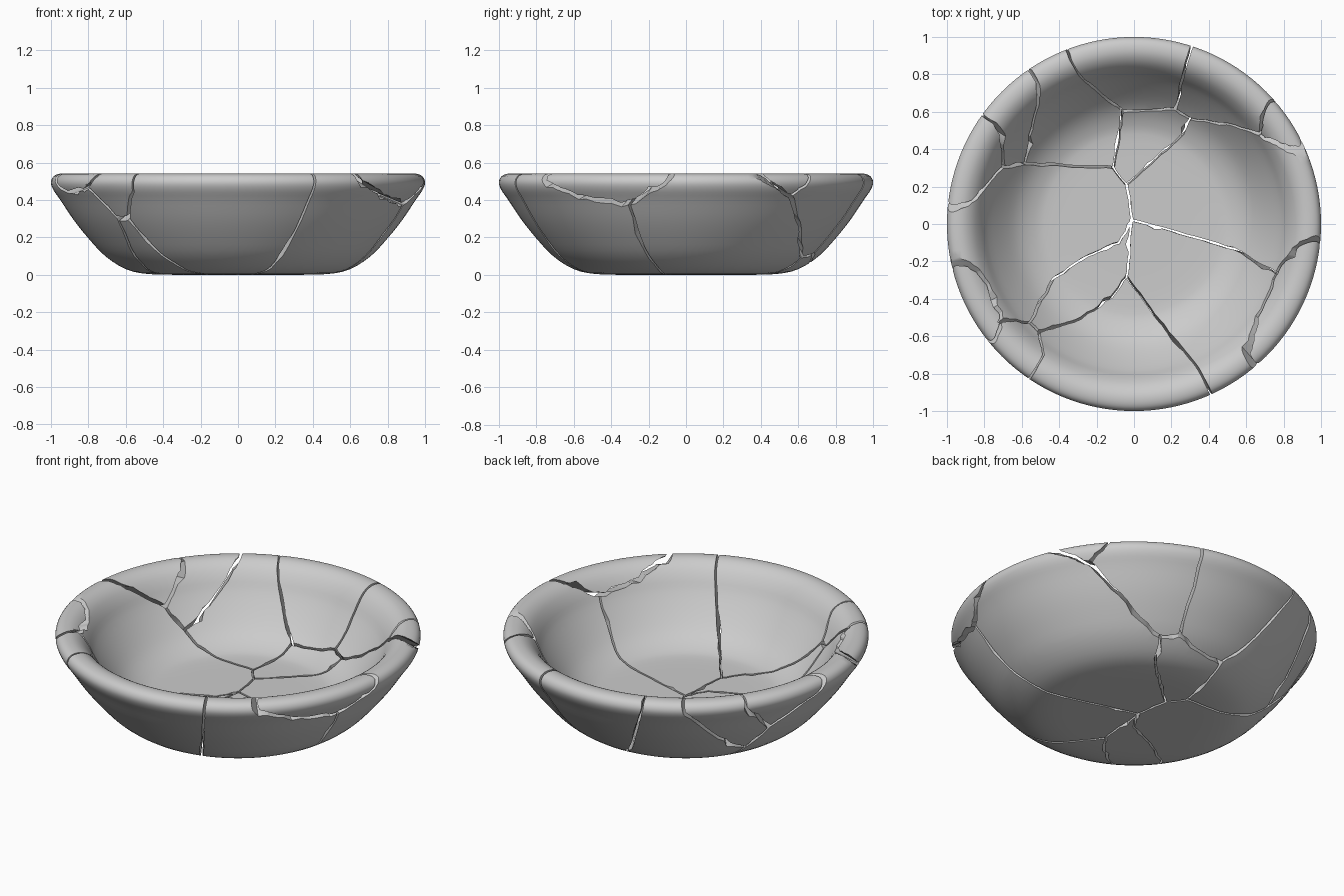
import bpy, bmesh, random
from math import pi, cos, sin, radians, hypot, ceil
from mathutils import Vector

if "Cube" in bpy.data.objects:
    bpy.data.objects.remove(bpy.data.objects["Cube"])

random.seed(4)

# ---- bowl body: smooth profile (r, z) from outer base over the rim to inner floor
PROFILE = [(0, 0), (.3, 0), (.48, .004), (.6, .03), (.71, .1), (.8, .195), (.88, .295),
           (.95, .4), (.988, .455), (1, .495), (.985, .527), (.95, .541), (.905, .537),
           (.86, .51), (.82, .46), (.78, .39), (.7, .285), (.62, .205), (.53, .157),
           (.44, .142), (.2, .14), (0, .14)]


def smooth(pts, n=3):
    p = [Vector(q) for q in pts]
    out = []
    for i in range(len(p) - 1):
        a, b, c, d = p[max(i - 1, 0)], p[i], p[i + 1], p[min(i + 2, len(p) - 1)]
        for k in range(n):
            t = k / n
            out.append(.5 * (2 * b + (c - a) * t + (2 * a - 5 * b + 4 * c - d) * t * t
                             + (3 * b - a - 3 * c + d) * t ** 3))
    return out + [p[-1]]


def new_object(name, bm):
    bmesh.ops.recalc_face_normals(bm, faces=bm.faces)
    me = bpy.data.meshes.new(name)
    bm.to_mesh(me)
    bm.free()
    ob = bpy.data.objects.new(name, me)
    bpy.context.collection.objects.link(ob)
    return ob


bm = bmesh.new()
line = [bm.verts.new((max(q.x, 0), 0, max(q.y, 0))) for q in smooth(PROFILE)]
edges = [bm.edges.new(e) for e in zip(line, line[1:])]
bmesh.ops.spin(bm, geom=line + edges, cent=(0, 0, 0), axis=(0, 0, 1), angle=2 * pi,
               steps=128, use_merge=True)
bmesh.ops.remove_doubles(bm, verts=bm.verts, dist=.0003)
bowl = new_object("bowl_shard", bm)

# ---- cracks run through the wall: inner (r, z) paired with outer (r, z)
WALL = [(0, .14, 0, 0), (.45, .145, .47, .003), (.55, .165, .59, .025), (.64, .23, .71, .1),
        (.75, .365, .87, .29), (.81, .47, .97, .42), (.87, .62, 1.03, .52), (.95, .75, 1.1, .65)]


def through_wall(x, y):
    r = max(hypot(x, y), 1e-5)
    for a, b in zip(WALL, WALL[1:]):
        if r <= b[0] or b is WALL[-1]:
            t = (r - a[0]) / (b[0] - a[0])
            ri, zi, ro, zo = [u + (v - u) * t for u, v in zip(a, b)]
            break
    d = Vector((x / r, y / r, 0))
    p, q = d * ri + Vector((0, 0, zi)), d * ro + Vector((0, 0, zo))
    e = (q - p) * .25
    return p - e, q + e


def rim(deg):
    return (.885 * cos(radians(deg)), .885 * sin(radians(deg)))


def crack(points):
    """Jagged thin blade following a path seen from the top."""
    path = [Vector(p) for p in points]
    path[0] = path[0] - (path[1] - path[0]).normalized() * .006
    path[-1] = path[-1] + (path[-1] - path[-2]).normalized() * .006
    samples = [path[0]]
    for a, b in zip(path, path[1:]):
        n = max(1, ceil((b - a).length / .045))
        side = Vector((a.y - b.y, b.x - a.x)).normalized()
        for k in range(1, n + 1):
            j = random.uniform(-.005, .005) if k < n else 0
            samples.append(a.lerp(b, k / n) + side * j)
    bm = bmesh.new()
    rings = []
    for i, s in enumerate(samples):
        t = samples[min(i + 1, len(samples) - 1)] - samples[max(i - 1, 0)]
        side = Vector((-t.y, t.x)).normalized()
        w = random.uniform(.0045, .0065)
        chip = w * (random.uniform(2, 3) if random.random() < .12 else 1)
        l, r = s + side * w, s - side * chip
        (li, lo), (ri, ro) = through_wall(*l), through_wall(*r)
        rings.append([bm.verts.new(v) for v in (li, ri, ro, lo)])
    for a, b in zip(rings, rings[1:]):
        for k in range(4):
            m = (k + 1) % 4
            bm.faces.new((a[k], a[m], b[m], b[k]))
    bm.faces.new(rings[0])
    bm.faces.new(rings[-1][::-1])
    ob = new_object("crack_cutter", bm)
    ob.hide_render = True
    return ob


CRACKS = [
    # back side
    [rim(110), (-.31, .8), (-.2, .71), (-.06, .6)],
    [rim(72), (.22, .61)],
    [(-.06, .6), (.22, .61), (.3, .56), (.53, .52), (.66, .47)],
    [(.66, .47), rim(44.5)],
    [(.66, .47), (.76, .38), rim(19)],
    [(.3, .56), (.26, .48), (-.04, .21)],
    [(-.06, .6), (-.11, .3)],
    [(-.11, .3), (-.04, .21), (-.01, .02)],
    # left side
    [(-.11, .3), (-.58, .32), (-.69, .3)],
    [(-.58, .32), (-.54, .5), (-.48, .7), rim(123.5)],
    [(-.69, .3), (-.69, .5), rim(145)],
    [(-.69, .3), (-.8, .17), rim(178)],
    # right side
    [(-.01, .02), (.53, -.13), (.75, -.26)],
    [(.75, -.26), rim(-2)],
    [(.75, -.26), (.67, -.45), rim(-53)],
    # front side
    [(-.01, .02), (-.08, -.1)],
    [(-.01, .02), (-.04, -.28)],
    [(-.08, -.1), (-.28, -.19), (-.43, -.29), (-.55, -.52), (-.68, -.49)],
    [(-.68, -.49), (-.78, -.28), rim(187)],
    [(-.68, -.49), rim(223)],
    [(-.04, -.28), (-.12, -.39), (-.28, -.5), (-.5, -.57)],
    [(-.55, -.52), (-.5, -.57)],
    [(-.5, -.57), (-.47, -.68), rim(236)],
    [(-.04, -.28), (.13, -.51), (.29, -.7), rim(-65)],
]
cutters = [crack(c) for c in CRACKS]
for c in cutters:
    m = bowl.modifiers.new("crack", 'BOOLEAN')
    m.operation = 'DIFFERENCE'
    m.solver = 'MANIFOLD'
    m.object = c

# ---- apply the cuts, drop the cutters and split into separate shards
bpy.context.view_layer.update()
dg = bpy.context.evaluated_depsgraph_get()
cut = bpy.data.meshes.new_from_object(bowl.evaluated_get(dg))
bowl.modifiers.clear()
bowl.data = cut
for c in cutters:
    bpy.data.objects.remove(c)

bpy.ops.object.select_all(action='DESELECT')
bpy.context.view_layer.objects.active = bowl
bowl.select_set(True)
bpy.ops.object.mode_set(mode='EDIT')
bpy.ops.mesh.select_all(action='SELECT')
bpy.ops.mesh.separate(type='LOOSE')
bpy.ops.object.mode_set(mode='OBJECT')
bpy.ops.object.shade_smooth_by_angle(angle=radians(30))
